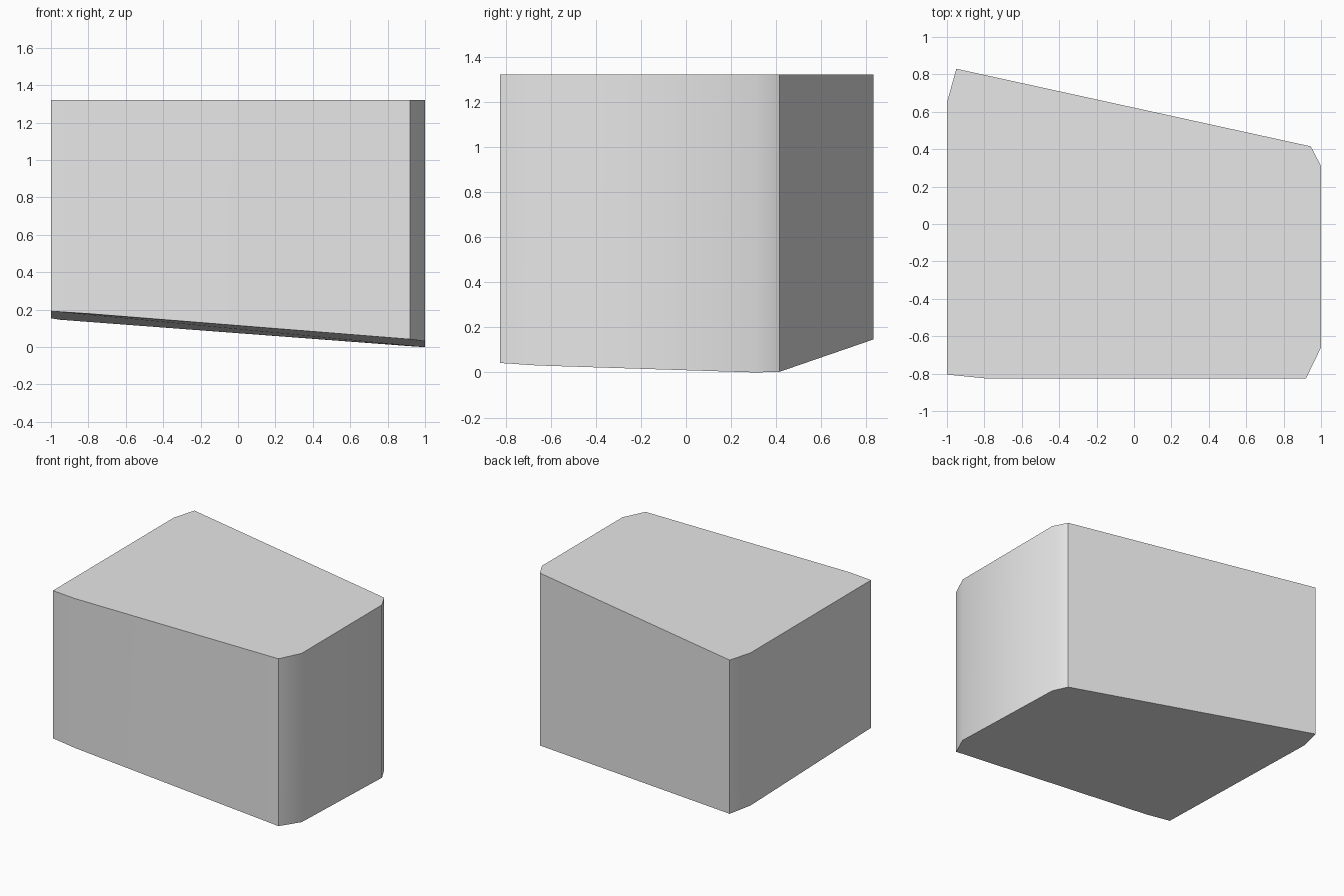
import bpy
import bmesh
import math

default = bpy.data.objects.get("Cube")
if default:
    bpy.data.objects.remove(default, do_unlink=True)

TOP = 1.32

# Outline of the block, anticlockwise, with the height of the slanted underside
outline = [
    (-1.0, -0.805, 0.192),
    (-0.8, -0.825, 0.179),
    (0.92, -0.825, 0.042),
    (1.0, -0.66, 0.031),
    (1.0, 0.31, 0.0),
    (0.945, 0.415, 0.003),
    (-0.95, 0.83, 0.146),
    (-1.0, 0.65, 0.154),
]

# Plain grey material
grey = bpy.data.materials.new("light_grey")
grey.use_nodes = True
colour = (0.8, 0.8, 0.8, 1.0)
grey.diffuse_color = colour
grey.node_tree.nodes["Principled BSDF"].inputs["Base Color"].default_value = colour

# Block: flat top, upright sides, sloping underside
bm = bmesh.new()
lower = [bm.verts.new(p) for p in outline]
upper = [bm.verts.new((x, y, TOP)) for x, y, z in outline]
bm.faces.new(upper)
bm.faces.new(lower[::-1])
count = len(outline)
for i in range(count):
    j = (i + 1) % count
    bm.faces.new((lower[i], lower[j], upper[j], upper[i]))

mesh = bpy.data.meshes.new("block")
bm.to_mesh(mesh)
bm.free()
mesh.materials.append(grey)
block = bpy.data.objects.new("block", mesh)
bpy.context.collection.objects.link(block)

# Soft shading over the shallow corner cuts, crisp elsewhere
bpy.ops.object.select_all(action="DESELECT")
block.select_set(True)
bpy.context.view_layer.objects.active = block
bpy.ops.object.shade_smooth_by_angle(angle=math.radians(30))
